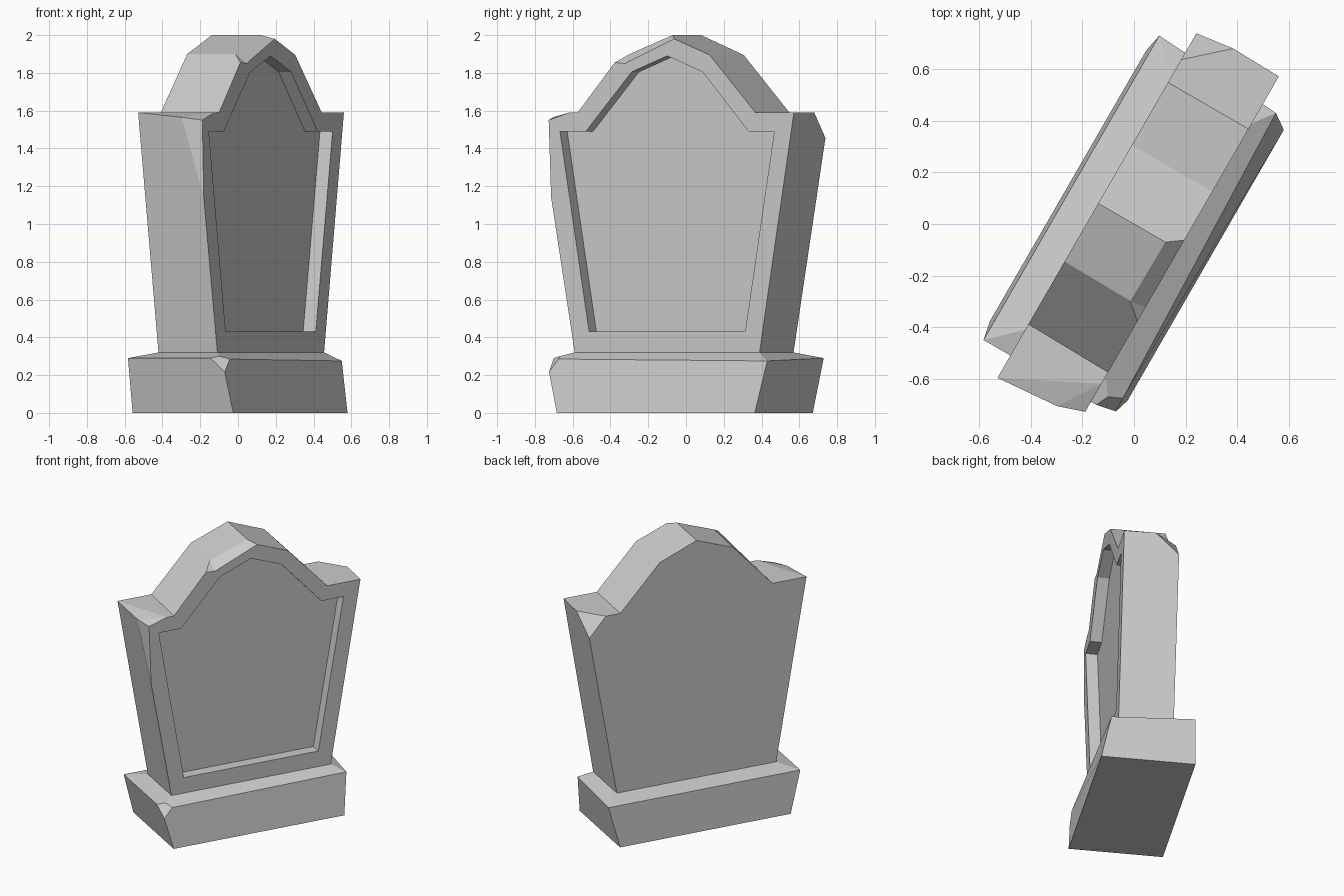
import bpy, bmesh
from math import radians
from mathutils import Matrix

if "Cube" in bpy.data.objects:
    bpy.data.objects.remove(bpy.data.objects["Cube"])

TURN = Matrix.Rotation(radians(60), 4, 'Z')   # whole stone is turned about z
FRONT, BACK = -0.2, 0.16                      # local front / back planes


def make(name, verts, faces):
    """Flat-shaded closed mesh from local points, turned into place."""
    bm = bmesh.new()
    vs = [bm.verts.new(TURN @ Matrix.Translation(v).to_translation()) for v in verts]
    for f in faces:
        bm.faces.new([vs[i] for i in f])
    bmesh.ops.recalc_face_normals(bm, faces=bm.faces[:])
    me = bpy.data.meshes.new(name)
    bm.to_mesh(me)
    bm.free()
    ob = bpy.data.objects.new(name, me)
    bpy.context.collection.objects.link(ob)
    return ob


# plinth: flared block, sloped top, chipped front-left corner
plinth = [(-.605, -.32, 0), (.605, -.32, 0), (.605, .295, 0), (-.605, .295, 0),
          (-.68, .28, .29), (-.679, -.224, .29), (-.629, -.247, .30),
          (-.606, -.30, .285), (-.663, -.302, .217),
          (.647, -.261, .275), (.68, .28, .29),
          (-.565, FRONT, .32), (.565, FRONT, .32), (.565, BACK, .32), (-.565, BACK, .32)]
make("plinth", plinth, [
    (0, 1, 2, 3), (0, 8, 5, 4, 3), (0, 1, 9, 7, 8), (1, 2, 10, 9), (2, 3, 4, 10),
    (5, 8, 7, 6), (4, 5, 6, 11, 14), (6, 7, 9, 12, 11), (9, 10, 13, 12),
    (10, 4, 14, 13), (11, 12, 13, 14)])

# headstone: front and back outlines (across, up) plus chip corners between them
front = [(-.565, .32), (-.709, 1.14), (-.724, 1.55), (-.598, 1.59), (-.547, 1.59),
         (-.32, 1.855), (-.256, 1.85), (.043, 1.98), (.26, 1.895), (.54, 1.59),
         (.775, 1.59), (.565, .32)]
back = [(-.565, .32), (-.78, 1.59), (-.54, 1.59), (-.26, 1.9), (0, 2), (.26, 1.895),
        (.54, 1.59), (.642, 1.59), (.76, 1.455), (.565, .32)]
chips = [(-.759, -.095, 1.565), (-.265, -.137, 1.9), (0, -.14, 2), (.78, .007, 1.59)]
verts = [(x, FRONT, z) for x, z in front] + [(x, BACK, z) for x, z in back] + chips
stone = make("headstone", verts, [
    range(12), range(12, 22), (0, 11, 21, 12),
    (0, 1, 22, 13, 12), (1, 2, 22), (2, 3, 22), (22, 3, 13), (3, 4, 14, 13),
    (4, 5, 23, 15, 14), (5, 6, 23), (6, 7, 24, 23), (23, 24, 16, 15),
    (7, 8, 17, 16, 24), (8, 9, 18, 17), (9, 10, 25, 19, 18), (25, 20, 19),
    (10, 11, 21, 20, 25)])

# recessed front panel, cut from a mirrored outline
half = [(.477, .43), (.655, 1.49), (.497, 1.49), (.217, 1.805)]
outline = half + [(0, 1.89)] + [(-x, z) for x, z in reversed(half)]
n = len(outline)
cutter = make("panel_cutter",
              [(x, y, z) for y in (-.5, FRONT + .077) for x, z in outline],
              [range(n), range(n, 2 * n)] +
              [(i, (i + 1) % n, n + (i + 1) % n, n + i) for i in range(n)])
cutter.hide_render = True
mod = stone.modifiers.new("panel", 'BOOLEAN')
mod.operation = 'DIFFERENCE'
mod.solver = 'EXACT'
mod.object = cutter
bpy.context.view_layer.objects.active = stone
stone.select_set(True)
bpy.ops.object.modifier_apply(modifier=mod.name)
bpy.data.objects.remove(cutter)
